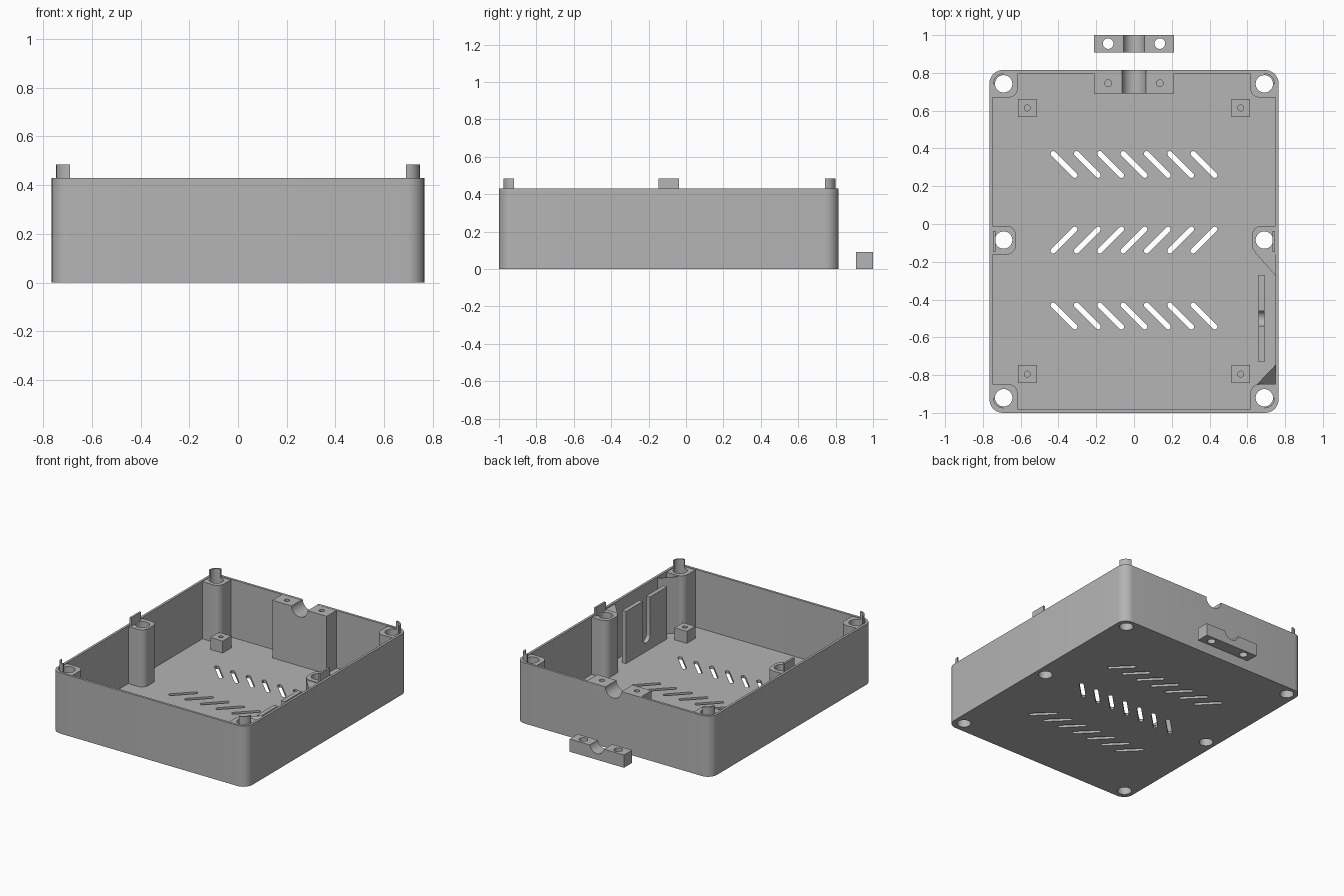
import bpy, bmesh, math
from mathutils import Vector

if "Cube" in bpy.data.objects:
    bpy.data.objects.remove(bpy.data.objects["Cube"], do_unlink=True)

GREY = bpy.data.materials.new("plain grey plastic")
GREY.use_nodes = True
COLOUR = (0.46, 0.46, 0.46, 1)
GREY.diffuse_color = COLOUR
GREY.node_tree.nodes["Principled BSDF"].inputs["Base Color"].default_value = COLOUR

W, FRONT, BACK, H = 0.765, -1.0, 0.815, 0.43
WALL, FLOOR, TOP = 0.017, 0.02, 0.425
SCREWS_Y = (0.742, -0.085, -0.92)


def arc(cx, cy, r, a0, a1, n):
    """Points on an arc, angles in degrees."""
    angles = [math.radians(a0 + (a1 - a0) * i / n) for i in range(n + 1)]
    return [(cx + r * math.cos(a), cy + r * math.sin(a)) for a in angles]


def circle(cx, cy, r, n=32):
    return arc(cx, cy, r, 0, 360, n)[:-1]


def rounded(x0, x1, y0, y1, radii, n=8):
    """Rectangle; radii run from the +x+y corner anticlockwise."""
    pts = []
    corners = ((x1, y1, -1, -1), (x0, y1, 1, -1), (x0, y0, 1, 1), (x1, y0, -1, 1))
    for k, (x, y, sx, sy) in enumerate(corners):
        r = radii[k]
        if r:
            pts += arc(x + sx * r, y + sy * r, r, 90 * k, 90 * k + 90, n)
        else:
            pts.append((x, y))
    return pts


def rect(x0, x1, y0, y1):
    return rounded(x0, x1, y0, y1, (0, 0, 0, 0))


AXES = {"z": lambda u, v, d: (u, v, d),
        "y": lambda u, v, d: (u, d, v),
        "x": lambda u, v, d: (d, u, v)}


def prisms(name, outlines, d0, d1, axis="z"):
    """One object made of outlines extruded along an axis."""
    bm = bmesh.new()
    put = AXES[axis]
    for pts in outlines:
        low = [bm.verts.new(put(u, v, d0)) for u, v in pts]
        high = [bm.verts.new(put(u, v, d1)) for u, v in pts]
        bm.faces.new(low)
        bm.faces.new(high)
        for i in range(len(pts)):
            j = (i + 1) % len(pts)
            bm.faces.new((low[i], low[j], high[j], high[i]))
    bmesh.ops.recalc_face_normals(bm, faces=bm.faces)
    mesh = bpy.data.meshes.new(name)
    bm.to_mesh(mesh)
    bm.free()
    mesh.materials.append(GREY)
    obj = bpy.data.objects.new(name, mesh)
    bpy.context.collection.objects.link(obj)
    parts.append(obj)
    return obj


def cutter(*args, **kw):
    obj = prisms(*args, **kw)
    parts.remove(obj)
    obj.hide_render = True
    cutters.append(obj)
    return obj


def cut(obj, *tools):
    for tool in tools:
        mod = obj.modifiers.new("cut", "BOOLEAN")
        mod.operation = "DIFFERENCE"
        mod.solver = "EXACT"
        mod.object = tool


parts, cutters = [], []

# Cutters shared between parts
cavity = cutter("cavity_cutter", [rounded(-W + WALL, W - WALL, FRONT + WALL, BACK - WALL,
                                          [0.055] * 4)], FLOOR, 1)
screw_holes = cutter("screw_hole_cutter", [circle(s * 0.69, y, 0.046)
                                           for s in (-1, 1) for y in SCREWS_Y], -0.1, 0.6)
cable_groove = cutter("cable_groove_cutter", [circle(0, H, 0.063)], 0.6, 0.86, axis="y")

# Vent slots: three rows slanting in alternate directions
slots = []
for y, slant in ((0.315, -45), (-0.085, 45), (-0.487, -45)):
    for i in range(-3, 4):
        cx, half, r = i * 0.1235, 0.081, 0.014
        a = math.radians(slant)
        dx, dy = half * math.cos(a), half * math.sin(a)
        slots.append(arc(cx + dx, y + dy, r, slant - 90, slant + 90, 6)
                     + arc(cx - dx, y - dy, r, slant + 90, slant + 270, 6))
vents = cutter("vent_cutter", slots, -0.1, 0.1)

# Tray
tray = prisms("tray", [rounded(-W, W, FRONT, BACK, [0.07] * 4)], 0, H)
cut(tray, cavity, screw_holes, vents, cable_groove)

# Screw posts and the locating tabs on top of them
for s, side in ((1, "left"), (-1, "right")):
    for y, place in zip(SCREWS_Y, ("back", "middle", "front")):
        r_in = 0.05
        if place == "back":
            pts = rounded(0.615, W - 0.008, 0.67, BACK - 0.008, (0.062, 0, r_in, 0))
        elif place == "front":
            pts = rounded(0.615, W - 0.008, FRONT + 0.008, -0.848, (0, r_in, 0, 0.062))
        else:
            pts = rounded(0.625, W - 0.008, -0.162, -0.01, (0, r_in, r_in, 0))
        post = prisms(f"{place}_{side}_screw_post", [[(s * u, v) for u, v in pts]], 0.01, TOP)
        cut(post, screw_holes)
        if place == "middle":
            tab = rect(0.733, 0.747, -0.148, -0.038)
        else:
            a = 0 if place == "back" else -90
            tab = arc(0.69, y, 0.056, a, a + 90, 8) + arc(0.69, y, 0.046, a + 90, a, 8)
        prisms(f"{place}_{side}_tab", [[(s * u, v) for u, v in tab]], TOP - 0.02, 0.485)

# Circuit board standoffs with pilot holes
pilots = cutter("pilot_cutter", [circle(s * 0.565, y, 0.016, 16)
                                 for s in (-1, 1) for y in (0.615, -0.795)], 0.04, 0.3)
for s, side in ((1, "left"), (-1, "right")):
    for y, place in ((0.615, "back"), (-0.795, "front")):
        block = prisms(f"{place}_{side}_standoff",
                       [rect(s * 0.565 - 0.048, s * 0.565 + 0.048, y - 0.048, y + 0.048)],
                       0.01, 0.105)
        cut(block, pilots)

# Cable block on the back wall
clamp_pilots = cutter("clamp_pilot_cutter", [circle(s * 0.137, 0.745, 0.018, 16)
                                             for s in (-1, 1)], 0.25, 0.6)
cable_block = prisms("cable_block", [rect(-0.213, 0.213, 0.69, BACK - 0.005)], 0.01, H - 0.001)
cut(cable_block, cable_groove, clamp_pilots)

# Loose cable clamp behind the tray
clamp = prisms("cable_clamp", [rect(-0.213, 0.213, 0.908, 1.0)], 0, 0.09)
clamp_groove = cutter("clamp_groove_cutter", [circle(0, 0.1, 0.057)], 0.8, 1.1, axis="y")
clamp_holes = cutter("clamp_hole_cutter", [circle(s * 0.137, 0.955, 0.028)
                                           for s in (-1, 1)], -0.1, 0.2)
cut(clamp, clamp_groove, clamp_holes)

# Slotted upright plate beside the left wall
slot = [(-0.46, 0.39)] + arc(-0.5, 0.12, 0.04, 0, -180, 12) + [(-0.54, 0.39)]
prisms("slotted_plate", [[(-0.73, 0.01), (-0.73, 0.39)] + slot[::-1]
                         + [(-0.27, 0.39), (-0.27, 0.01)]], 0.66, 0.69, axis="x")

# Corner gussets either side of the plate
prisms("middle_gusset", [[(0.64, -0.15), (0.755, -0.15), (0.755, -0.28)]], 0.01, TOP - 0.005)
ramp = prisms("front_gusset", [[(0.635, -0.865), (0.755, -0.865), (0.755, -0.74)]], 0.01, TOP - 0.005)
for v in ramp.data.vertices:
    if v.co.z > 0.1 and v.co.x > 0.7 and v.co.y < -0.8:
        v.co.z -= 0.1

# Apply the cuts, drop the cutters and smooth the round faces
bpy.context.view_layer.update()
graph = bpy.context.evaluated_depsgraph_get()
finished = [(o, bpy.data.meshes.new_from_object(o.evaluated_get(graph))) for o in parts]
for obj, mesh in finished:
    obj.modifiers.clear()
    obj.data = mesh
for obj in cutters:
    bpy.data.objects.remove(obj, do_unlink=True)
bpy.ops.object.select_all(action="DESELECT")
for obj in parts:
    obj.select_set(True)
bpy.context.view_layer.objects.active = tray
bpy.ops.object.shade_smooth_by_angle(angle=math.radians(30))
